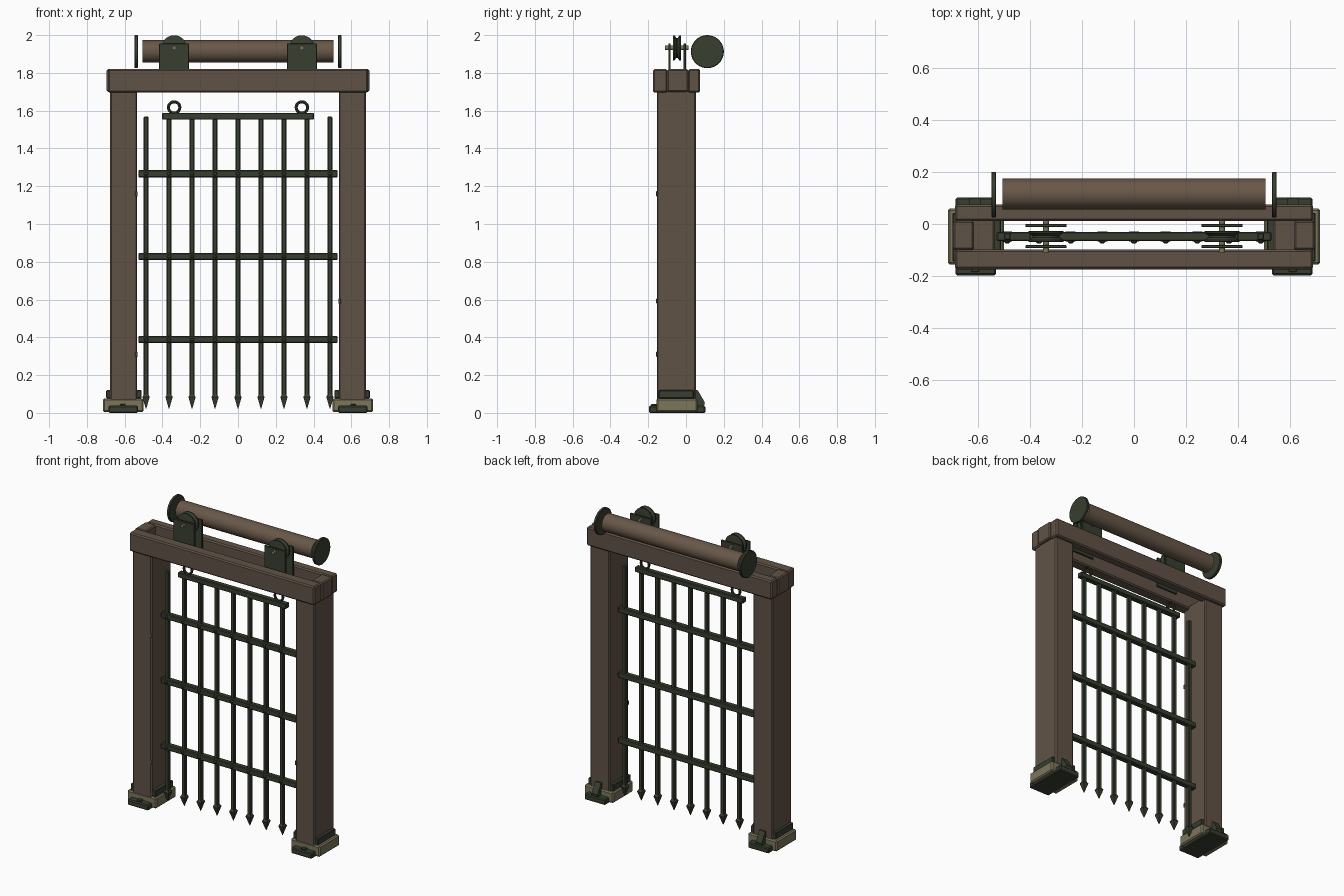
import bpy, bmesh, math
from mathutils import Matrix, Vector

if "Cube" in bpy.data.objects:
    bpy.data.objects.remove(bpy.data.objects["Cube"])


def mat(name, r, g, b):
    m = bpy.data.materials.new(name)
    m.diffuse_color = (r, g, b, 1)
    m.use_nodes = True
    m.node_tree.nodes["Principled BSDF"].inputs["Base Color"].default_value = m.diffuse_color
    return m


WOOD = mat("dark_wood", 0.118, 0.086, 0.062)
DRUM = mat("drum_wood", 0.138, 0.096, 0.064)
IRON = mat("dark_iron", 0.040, 0.049, 0.030)
STONE = mat("khaki_stone", 0.200, 0.180, 0.105)


def finish(name, bm, material, smooth=False):
    me = bpy.data.meshes.new(name)
    bmesh.ops.recalc_face_normals(bm, faces=bm.faces[:])
    bm.to_mesh(me)
    bm.free()
    me.materials.append(material)
    ob = bpy.data.objects.new(name, me)
    bpy.context.collection.objects.link(ob)
    if smooth:
        bpy.context.view_layer.objects.active = ob
        ob.select_set(True)
        bpy.ops.object.shade_smooth_by_angle(angle=math.radians(35))
        ob.select_set(False)
    return ob


def box(name, x, y, z, material, bevel=0.004):
    """Bevelled box from (min, max) ranges."""
    lo, hi = (Vector(v) for v in zip(x, y, z))
    if lo.x > hi.x:
        lo.x, hi.x = hi.x, lo.x
    bm = bmesh.new()
    size = hi - lo
    bmesh.ops.create_cube(bm, size=1, matrix=Matrix.Translation((lo + hi) / 2) @ Matrix.Diagonal((*size, 1)))
    if bevel:
        bmesh.ops.bevel(bm, geom=bm.edges[:], offset=bevel, segments=1, affect='EDGES')
    return finish(name, bm, material)


def lathe(name, profile, centre, axis, material, n=32):
    """Revolve (radius, distance) points about an axis through centre."""
    bm = bmesh.new()
    rot = {'X': Matrix.Rotation(math.pi / 2, 4, 'Y'), 'Y': Matrix.Rotation(-math.pi / 2, 4, 'X'),
           'Z': Matrix.Identity(4)}[axis]
    m = Matrix.Translation(centre) @ rot
    rings = [[bm.verts.new(m @ Vector((r * math.cos(2 * math.pi * i / n), r * math.sin(2 * math.pi * i / n), d)))
              for i in range(n)] for r, d in profile]
    for a, b in zip(rings, rings[1:]):
        for i in range(n):
            bm.faces.new((a[i], a[(i + 1) % n], b[(i + 1) % n], b[i]))
    bm.faces.new(rings[0])
    bm.faces.new(rings[-1])
    return finish(name, bm, material, True)


GY = -0.048  # depth of the gate plane

for s, side in ((-1, "left"), (1, "right")):
    # post, stone foot and iron fittings
    box(side + "_post", (s * .534, s * .677), (-.154, .052), (.03, 1.72), WOOD, .007)
    box(side + "_foot", (s * .50, s * .715), (-.156, .06), (.004, .077), STONE, .008)
    box(side + "_foot_strap", (s * .53, s * .685), (-.197, .102), (0, .038), IRON, .006)
    box(side + "_strap_lug", (s * .595, s * .625), (-.185, -.15), (.03, .046), IRON, .003)
    box(side + "_outer_collar", (s * .67, s * .698), (-.145, .042), (.077, .12), IRON)
    box(side + "_inner_collar", (s * .51, s * .54), (-.145, .042), (.077, .12), IRON)
    # slanted brace wedge behind the foot
    bm = bmesh.new()
    vs = [[bm.verts.new((s * x, y, z)) for y, z in ((.045, .12), (.062, .12), (.10, .055), (.095, .03), (.045, .03))]
          for x in (.588, .632)]
    bm.faces.new(vs[0])
    bm.faces.new(vs[1])
    for i in range(5):
        bm.faces.new((vs[0][i], vs[0][(i + 1) % 5], vs[1][(i + 1) % 5], vs[1][i]))
    finish(side + "_wedge", bm, IRON)
    # spacer between the twin lintels
    box(side + "_spacer", (s * .615, s * .695), (-.10, .012), (1.70, 1.82), WOOD, .007)

    # pulley with bracket plates and axle
    px, pz = s * .338, 1.932
    lathe(side + "_pulley", [(.060, -.022), (.067, -.020), (.067, -.013), (.052, -.003), (.052, .003),
                             (.067, .013), (.067, .020), (.060, .022)], (px, GY, pz), 'Y', IRON)
    for k, y in (("front", -.087), ("back", -.006)):
        box(f"{side}_{k}_bracket", (px - .079, px + .079), (y - .006, y + .006), (1.75, 1.956), IRON, .002)
    lathe(side + "_pulley_axle", [(.012, -.062), (.012, .062)], (px, GY, pz), 'Y', STONE, 12)

    # drum end flange
    lathe(side + "_drum_flange", [(.084, -.009), (.0875, -.006), (.0875, .006), (.084, .009)],
          (s * .539, .113, 1.9125), 'X', IRON, 40)

    # lifting ring on the gate
    bm = bmesh.new()
    grid = []
    for i in range(28):
        a = 2 * math.pi * i / 28
        grid.append([])
        for j in range(8):
            b = 2 * math.pi * j / 8
            r = .030 + .008 * math.cos(b)
            grid[i].append(bm.verts.new((px + r * math.cos(a), GY + .008 * math.sin(b), 1.617 + r * math.sin(a))))
    for i in range(28):
        for j in range(8):
            k, l = (i + 1) % 28, (j + 1) % 8
            bm.faces.new((grid[i][j], grid[k][j], grid[k][l], grid[i][l]))
    finish(side + "_lifting_ring", bm, IRON, True)

# twin lintels and winding drum
box("front_lintel", (-.688, .688), (-.174, -.098), (1.695, 1.82), WOOD, .008)
box("back_lintel", (-.688, .688), (.011, .075), (1.695, 1.82), WOOD, .008)
lathe("winding_drum", [(.059, -.505), (.059, .505)], (0, .115, 1.914), 'X', DRUM, 40)

# gate: rails, bars with spear tips, rivets
box("gate_top_rail", (-.402, .402), (GY - .018, GY + .018), (1.553, 1.588), IRON)
rails = (.388, .828, 1.266)
for z in rails:
    box("gate_rail", (-.528, .528), (GY - .018, GY + .018), (z - .019, z + .019), IRON, .005)
for i in range(9):
    x = (i - 4) * .1217
    box("gate_bar", (x - .013, x + .013), (GY - .013, GY + .013), (.08, 1.568), IRON, .004)
    bm = bmesh.new()
    bmesh.ops.create_cone(bm, cap_ends=True, segments=4, radius1=.002, radius2=.027, depth=.062,
                          matrix=Matrix.Translation((x, GY, .053)) @ Matrix.Rotation(math.pi / 4, 4, 'Z'))
    bmesh.ops.create_cone(bm, cap_ends=True, segments=4, radius1=.027, radius2=.017, depth=.014,
                          matrix=Matrix.Translation((x, GY, .091)) @ Matrix.Rotation(math.pi / 4, 4, 'Z'))
    finish("spear_tip", bm, IRON)
    for z in rails:
        lathe("rivet", [(.007, -.026), (.012, -.021), (.012, -.012)], (x, GY, z), 'Y', IRON, 8)

# small knots on the posts
for x, z in ((-.538, 1.16), (-.538, .31), (.538, .592)):
    box("post_knot", (x - .007, x + .007), (-.158, -.145), (z - .014, z + .014), WOOD, .003)
